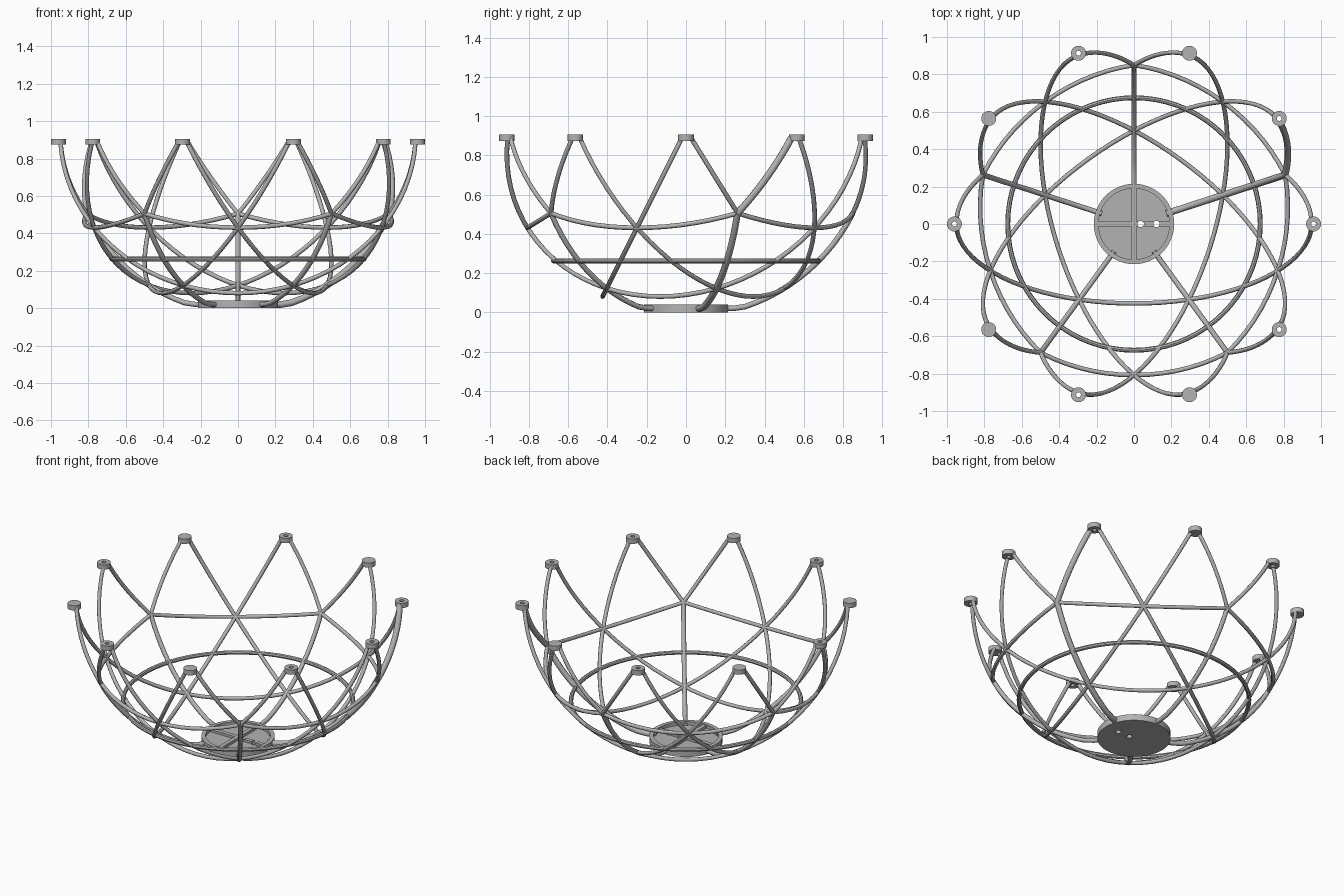
import bpy, bmesh, math
from mathutils import Vector

cube = bpy.data.objects.get("Cube")
if cube:
    bpy.data.objects.remove(cube)

R, ZC = 0.95, 0.93          # sphere that carries the tubes
grey = bpy.data.materials.new("warm_grey")
grey.use_nodes = True
COLOR = (0.45, 0.45, 0.45, 1)
grey.diffuse_color = COLOR
for node in grey.node_tree.nodes:
    if node.type == 'BSDF_PRINCIPLED':
        node.inputs["Base Color"].default_value = COLOR


def polar(az, lat):
    a, l = math.radians(az), math.radians(lat)
    return Vector((math.cos(a) * math.cos(l), math.sin(a) * math.cos(l), math.sin(l)))


def arc(p, q, end=1.0, n=10):
    """Great-circle points from unit vector p towards q."""
    w = p.angle(q)
    return [(p * math.sin((1 - t) * w) + q * math.sin(t * w)) / math.sin(w)
            for t in (end * i / n for i in range(n + 1))]


def tube(name, dirs, radius):
    cu = bpy.data.curves.new(name, 'CURVE')
    cu.dimensions = '3D'
    cu.bevel_depth = radius
    cu.bevel_resolution = 2
    cu.use_fill_caps = True
    sp = cu.splines.new('POLY')
    sp.points.add(len(dirs) - 1)
    for pt, d in zip(sp.points, dirs):
        pt.co = (d.x * R, d.y * R, max(ZC + d.z * R, 0.02), 1)
    cu.materials.append(grey)
    ob = bpy.data.objects.new(name, cu)
    bpy.context.collection.objects.link(ob)
    return ob


def lathe(name, profile, center=(0, 0, 0), steps=24):
    """Closed (radius, height) profile turned around the vertical axis."""
    bm = bmesh.new()
    vs = [bm.verts.new((r, 0, z)) for r, z in profile]
    es = [bm.edges.new((vs[i], vs[(i + 1) % len(vs)])) for i in range(len(vs))]
    bmesh.ops.spin(bm, geom=vs + es, cent=(0, 0, 0), axis=(0, 0, 1),
                   angle=math.tau, steps=steps)
    bmesh.ops.remove_doubles(bm, verts=bm.verts, dist=1e-5)
    bmesh.ops.dissolve_degenerate(bm, edges=bm.edges, dist=1e-5)
    bmesh.ops.recalc_face_normals(bm, faces=bm.faces)
    me = bpy.data.meshes.new(name)
    bm.to_mesh(me)
    bm.free()
    me.materials.append(grey)
    ob = bpy.data.objects.new(name, me)
    ob.location = center
    bpy.context.collection.objects.link(ob)
    return ob


def smooth(ob):
    bpy.ops.object.select_all(action='DESELECT')
    ob.select_set(True)
    bpy.context.view_layer.objects.active = ob
    bpy.ops.object.shade_smooth_by_angle(angle=math.radians(35))


# Curved tubes of the basket, repeated five times around
THIN, STRUT, THICK = 0.012, 0.014, 0.018
ICO = -math.degrees(math.atan(0.5))
for k in range(5):
    turn = 72 * k
    # long half hoop from rim to rim
    side, dip = polar(turn, 0), polar(turn - 90, -63.43)
    hoop = [side * math.cos(t) + dip * math.sin(t)
            for t in (math.radians(3 + 174 * i / 40) for i in range(41))]
    tube(f"hoop_{k}", hoop, THIN)
    # joint, its side link, its two rim legs and its strut to the base
    joint = polar(18 + turn, ICO)
    tube(f"side_link_{k}", arc(joint, polar(90 + turn, ICO), n=14), THIN)
    for tag, az in (("right", 0), ("left", 36)):
        heavy = k == 0 and tag == "left"
        tube(f"rim_leg_{tag}_{k}", arc(joint, polar(az + turn, 0), 0.91),
             THICK if heavy else THIN)
    tube(f"base_strut_{k}", arc(joint, polar(18 + turn, -79), n=14),
         THICK if k == 0 else STRUT)

# Horizontal hoop
bpy.ops.mesh.primitive_torus_add(major_radius=0.675, minor_radius=0.013,
                                 major_segments=72, minor_segments=8,
                                 location=(0, 0, 0.262))
ring = bpy.context.object
ring.name = "level_ring"
ring.data.materials.append(grey)
smooth(ring)

# Rim caps, some pierced
for k in range(10):
    az = 36 * k
    inner = 0.013 if k in (0, 1, 3, 5, 7, 9) else 0
    outline = [(inner, 0.874), (0.04, 0.874), (0.04, 0.905), (inner, 0.905)]
    c = polar(az, 0) * 0.96
    smooth(lathe(f"rim_cap_{k}", outline, (c.x, c.y, 0)))

# Base tray with raised wall and cross ribs
tray = lathe("base_tray", [(0, 0), (0.215, 0), (0.215, 0.04), (0.19, 0.04),
                           (0.19, 0.018), (0, 0.018)], steps=48)


def rib(name, size, center):
    bpy.ops.mesh.primitive_cube_add(size=1, location=center)
    ob = bpy.context.object
    ob.name = name
    ob.scale = size
    ob.data.materials.append(grey)
    bpy.ops.object.transform_apply(location=False, rotation=False, scale=True)
    return ob


long_rib = rib("tray_rib_long", (0.026, 0.385, 0.02), (0, 0, 0.025))
cross_left = rib("tray_rib_left", (0.18, 0.026, 0.018), (0.1, 0, 0.024))
rib("tray_rib_right", (0.18, 0.026, 0.018), (-0.1, 0, 0.024))

# Two cable holes through the tray
for x in (0.036, 0.12):
    drill = lathe("drill", [(0, -0.05), (0.017, -0.05), (0.017, 0.1), (0, 0.1)], (x, 0, 0), 16)
    drill.hide_render = True
    for ob in (tray, cross_left):
        cut = ob.modifiers.new("hole", 'BOOLEAN')
        cut.operation = 'DIFFERENCE'
        cut.solver = 'EXACT'
        cut.object = drill
        bpy.context.view_layer.objects.active = ob
        bpy.ops.object.modifier_apply(modifier=cut.name)
    bpy.data.objects.remove(drill)
smooth(tray)
